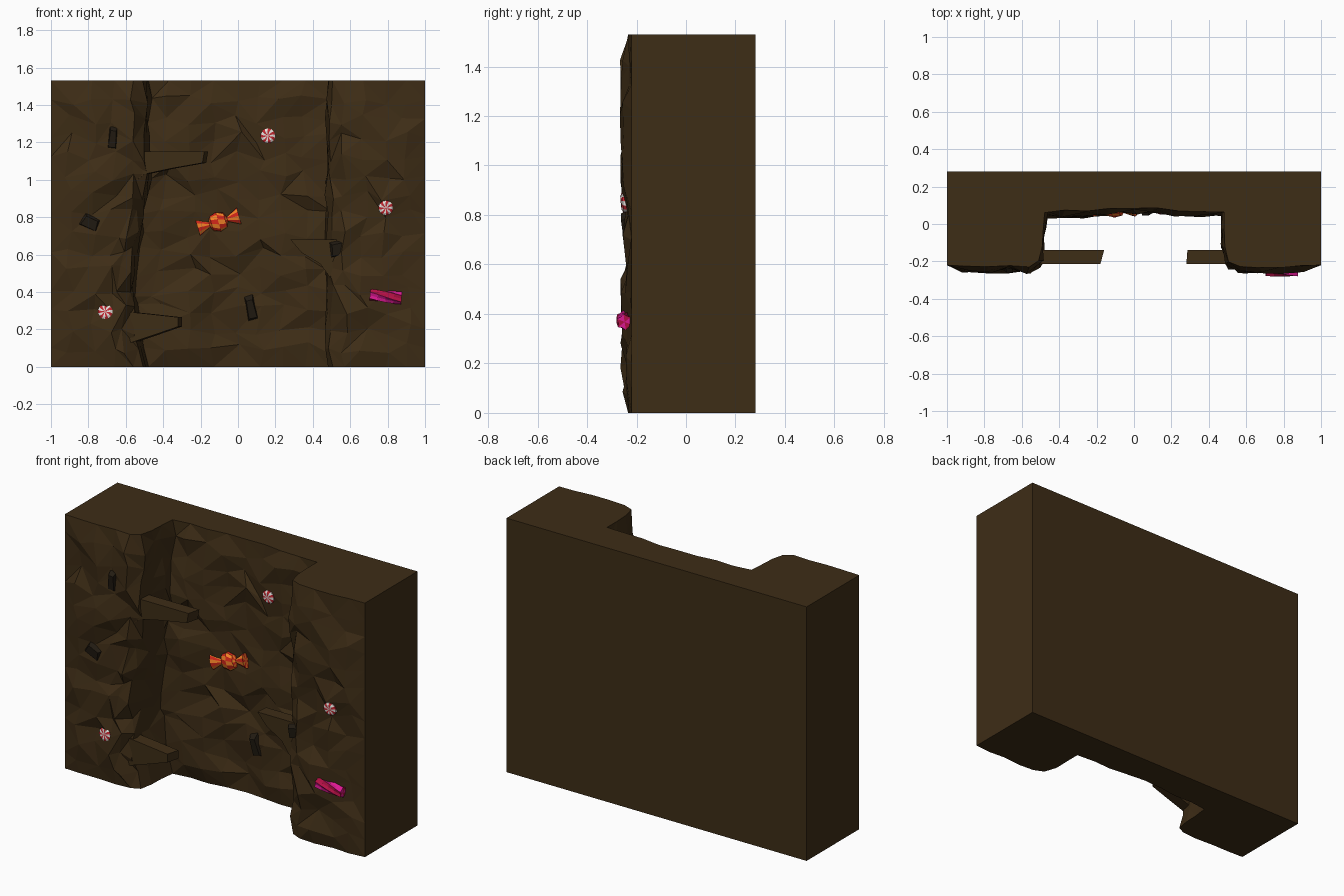
import bpy, bmesh, math, random
from mathutils import Vector, Matrix
from mathutils.bvhtree import BVHTree

if "Cube" in bpy.data.objects:
    bpy.data.objects.remove(bpy.data.objects["Cube"])

random.seed(7)
H = 1.53


def material(name, c):
    m = bpy.data.materials.new(name)
    m.diffuse_color = (*c, 1)
    m.use_nodes = True
    m.node_tree.nodes["Principled BSDF"].inputs["Base Color"].default_value = m.diffuse_color
    return m


BROWN = material("brown_rock", (0.048, 0.026, 0.008))
DARK = material("dark_chunk", (0.016, 0.011, 0.006))
RED = material("red", (0.55, 0.02, 0.03))
WHITE = material("white", (0.8, 0.75, 0.72))
ORANGE = material("orange", (0.9, 0.22, 0.02))
SCARLET = material("scarlet", (0.65, 0.02, 0.01))
PINK = material("pink", (0.75, 0.01, 0.30))
CRIMSON = material("crimson", (0.45, 0.005, 0.06))


def finish(name, bm, mats):
    bmesh.ops.recalc_face_normals(bm, faces=bm.faces)
    me = bpy.data.meshes.new(name)
    bm.to_mesh(me)
    bm.free()
    for m in mats:
        me.materials.append(m)
    ob = bpy.data.objects.new(name, me)
    bpy.context.collection.objects.link(ob)
    return ob


def lerp_table(t, table):
    for (a, va), (b, vb) in zip(table, table[1:]):
        if t <= b:
            return va + (vb - va) * (t - a) / (b - a)
    return table[-1][1]


# rock wall: plan profile of the front, repeated in jittered rows, closed to a box
plan = [(-1, -.22), (-.9, -.22), (-.78, -.222), (-.66, -.222), (-.56, -.222), (-.51, -.195),
        (-.495, -.12), (-.49, -.03), (-.48, .065), (-.37, .075), (-.25, .075), (-.13, .088),
        (0, .095), (.12, .088), (.24, .08), (.36, .078), (.485, .07), (.487, -.03),
        (.487, -.12), (.51, -.195), (.57, -.222), (.67, -.222), (.79, -.222), (.9, -.22), (1, -.22)]
edge_shift = [(0, -.01), (.2, -.05), (.4, -.08), (.7, -.05), (1.0, 0), (1.53, 0)]
ROWS = 15
bm = bmesh.new()
rows = []
for r in range(ROWS + 1):
    row = []
    inner = 0 < r < ROWS
    for i, (x, y) in enumerate(plan):
        z = H * r / ROWS
        if 0 < i < len(plan) - 1:
            a, b = Vector(plan[i - 1]), Vector(plan[i + 1])
            t = (b - a).normalized()
            n = Vector((t.y, -t.x))
            d = random.uniform(0, .045) if inner else random.uniform(0, .012)
            if inner and 4 <= i <= 9:
                x += lerp_table(z, edge_shift)
            s = random.uniform(-.025, .025) if inner else 0
            x += n.x * d * .5 + t.x * s
            y += n.y * d + t.y * s
            if inner:
                z += random.uniform(-.033, .033)
        row.append(bm.verts.new((x, y, z)))
    rows.append(row)
for lo, hi in zip(rows, rows[1:]):
    for i in range(len(plan) - 1):
        q = [lo[i], lo[i + 1], hi[i + 1], hi[i]]
        k = random.choice((0, 1))
        q = q[k:] + q[:k]
        bm.faces.new(q[:3])
        bm.faces.new((q[0], q[2], q[3]))
bl, br, tl, tr = [bm.verts.new((x, .28, z)) for z in (0, H) for x in (-1, 1)]
bm.faces.new((bl, br, tr, tl))
bm.faces.new(rows[-1] + [tr, tl])
bm.faces.new(rows[0] + [br, bl])
bm.faces.new([r[0] for r in rows] + [tl, bl])
bm.faces.new([r[-1] for r in rows] + [tr, br])
bmesh.ops.recalc_face_normals(bm, faces=bm.faces)
bvh = BVHTree.FromBMesh(bm)
finish("rock_wall", bm, [BROWN])


# ledges: hooked slabs reaching from the side pillars across the recess
def ledge(name, outline, back=-.14):
    bm = bmesh.new()
    front = [bm.verts.new((x, -.215, z)) for x, z in outline]
    rear = [bm.verts.new((x * 1.02 if x > 0 else x + .02, back, z)) for x, z in outline]
    n = len(outline)
    bm.faces.new(front)
    bm.faces.new(rear)
    for i in range(n):
        j = (i + 1) % n
        bm.faces.new((front[i], front[j], rear[j], rear[i]))
    finish(name, bm, [BROWN])


ledge("upper_left_ledge", [(-.6, 1.15), (-.18, 1.15), (-.19, 1.09), (-.36, 1.06), (-.5, 1.03), (-.6, .95)])
ledge("lower_left_ledge", [(-.66, .3), (-.5, .285), (-.32, .265), (-.32, .215), (-.45, .17), (-.6, .12)])
ledge("right_ledge", [(.6, .68), (.28, .68), (.34, .61), (.44, .55), (.49, .48), (.6, .45)])


def surface(x, z):
    p, n, _, _ = bvh.ray_cast(Vector((x, -1, z)), Vector((0, 1, 0)))
    return p, n


# dark chunks half sunk in the surface
def chunk(name, x, z, w, h, tilt):
    p, n = surface(x, z)
    bm = bmesh.new()
    m = (Matrix.Translation(p) @ Matrix.Rotation(math.radians(tilt), 4, 'Y')
         @ Matrix.Rotation(math.radians(8), 4, 'X') @ Matrix.Diagonal((w, .035, h, 1)))
    bmesh.ops.create_cube(bm, size=1)
    for v in bm.verts:
        k = .75 if v.co.y < 0 else 1.1
        v.co.x *= k * (.8 if v.co.z > 0 else 1.05)
        v.co.z *= k
    bm.transform(m)
    finish(name, bm, [DARK])


for i, c in enumerate([(-.67, 1.22, .05, .12, 5), (-.79, .77, .11, .07, 25),
                       (.535, .63, .09, .08, -12), (.07, .31, .055, .13, -12)]):
    chunk(f"dark_chunk_{i + 1}", *c)


# revolved candy parts; profile is (axial, radius) along local z
def lathe(name, profile, seg, mats, colour, matrix, twist=0, star=0):
    bm = bmesh.new()
    rings = []
    for k, (a, r) in enumerate(profile):
        ring = []
        for s in range(seg):
            t = 2 * math.pi * s / seg + twist * k
            rr = r * (1 - star * (s % 2))
            ring.append(bm.verts.new((rr * math.cos(t), rr * math.sin(t), a)))
        rings.append(ring)
    for k in range(len(rings) - 1):
        for s in range(seg):
            e = (s + 1) % seg
            f = bm.faces.new((rings[k][s], rings[k][e], rings[k + 1][e], rings[k + 1][s]))
            f.material_index = colour(k, s)
    for ring, k in ((rings[0], 0), (rings[-1], len(rings) - 1)):
        c = bm.verts.new((0, 0, profile[k][0]))
        for s in range(seg):
            f = bm.faces.new((ring[s], ring[(s + 1) % seg], c))
            f.material_index = colour(k, s)
    bm.transform(matrix)
    finish(name, bm, mats)


# peppermints
for i, (x, z) in enumerate([(.16, 1.235), (.79, .85), (-.71, .295)]):
    p, n = surface(x, z)
    n = (n + Vector((0, -1.5, 0))).normalized()
    m = Matrix.Translation(p) @ n.to_track_quat('Z', 'Y').to_matrix().to_4x4()
    lathe(f"peppermint_{i + 1}", [(-.012, .035), (-.004, .04), (.008, .04), (.014, .028)], 14,
          [RED, WHITE], lambda k, s: s % 2, m, twist=.1)

# wrapped sweet with fanned ends
p, n = surface(-.105, .775)
m = (Matrix.Translation((-.105, p.y - .012, .775)) @ Matrix.Rotation(math.radians(-16), 4, 'Y')
     @ Matrix.Diagonal((1, .6, 1, 1)) @ Matrix.Rotation(math.pi / 2, 4, 'Y'))
lathe("wrapped_sweet", [(-.115, .046), (-.05, .013), (-.038, .04), (0, .055),
                        (.038, .04), (.05, .013), (.115, .046)], 12,
      [ORANGE, SCARLET], lambda k, s: (k + s) % 2 if 1 < k < 4 else s % 2, m, twist=.26)

# twisted licorice stick
p, n = surface(.79, .375)
m = (Matrix.Translation((.79, -.248, .375)) @ Matrix.Rotation(math.radians(5), 4, 'Y')
     @ Matrix.Rotation(math.pi / 2, 4, 'Y'))
lathe("licorice_twist", [(-.085 + .0425 * k, .034) for k in range(5)], 12,
      [PINK, CRIMSON], lambda k, s: (s // 2) % 2, m, twist=.3, star=.25)
